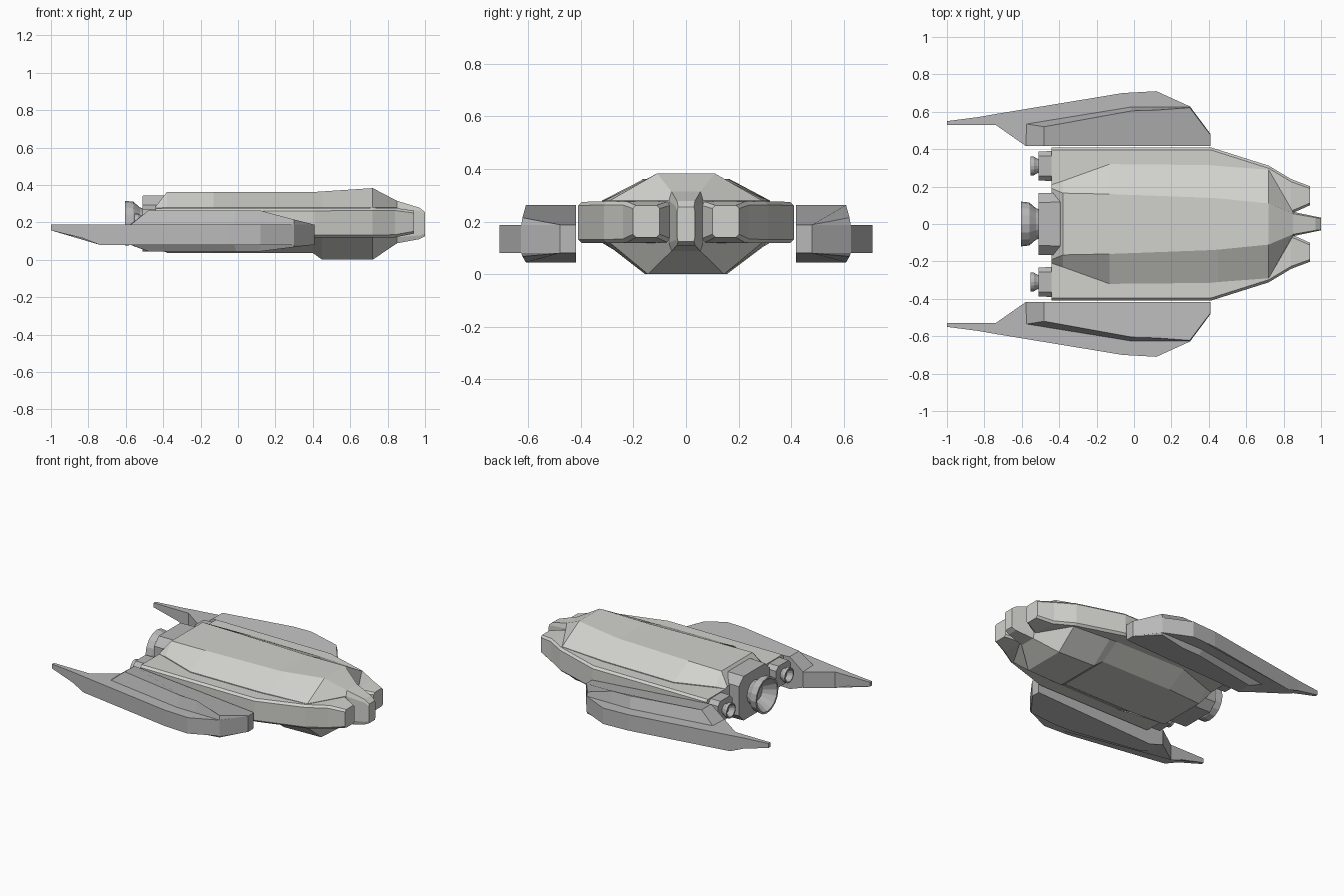
import bpy, bmesh, math


def material(name, rgb):
    m = bpy.data.materials.new(name)
    m.diffuse_color = (*rgb, 1)
    return m


HULL = material("light warm grey", (0.64, 0.64, 0.61))
METAL = material("mid grey", (0.48, 0.48, 0.48))


def loft(name, rings, mat):
    """Skin a row of equal-length closed rings and cap both ends."""
    bm = bmesh.new()
    rows = [[bm.verts.new(p) for p in r] for r in rings]
    n = len(rows[0])
    for a, b in zip(rows, rows[1:]):
        for i in range(n):
            j = (i + 1) % n
            bm.faces.new((a[i], a[j], b[j], b[i]))
    bm.faces.new(rows[0])
    bm.faces.new(rows[-1])
    bmesh.ops.recalc_face_normals(bm, faces=bm.faces)
    me = bpy.data.meshes.new(name)
    bm.to_mesh(me)
    bm.free()
    me.materials.append(mat)
    ob = bpy.data.objects.new(name, me)
    bpy.context.collection.objects.link(ob)
    return ob


def both(name, rings, mat):
    """Same part on the left (+y) and right (-y)."""
    for side, s in (("left", 1), ("right", -1)):
        loft(f"{side}_{name}", [[(x, s * y, z) for x, y, z in r] for r in rings], mat)


def oct_ring(x, y0, y1, z0, z1, c):
    """Chamfered rectangle across the x axis."""
    return [(x, y0 + c, z1), (x, y1 - c, z1), (x, y1, z1 - c), (x, y1, z0 + c),
            (x, y1 - c, z0), (x, y0 + c, z0), (x, y0, z0 + c), (x, y0, z1 - c)]


# Central hull: x, top half width, top z, side half width, upper z, lower z, keel half width, keel z
stations = [
    (-0.44, 0.19, 0.285, 0.21, 0.275, 0.12, 0.19, 0.11),
    (-0.38, 0.165, 0.362, 0.23, 0.28, 0.12, 0.165, 0.036),
    (-0.13, 0.16, 0.362, 0.32, 0.28, 0.12, 0.18, 0.036),
    (0.40, 0.14, 0.362, 0.315, 0.28, 0.12, 0.18, 0.036),
    (0.45, 0.137, 0.365, 0.31, 0.28, 0.12, 0.155, 0.0),
    (0.72, 0.11, 0.383, 0.29, 0.28, 0.12, 0.145, 0.0),
    (0.85, 0.055, 0.315, 0.065, 0.28, 0.12, 0.055, 0.088),
    (0.97, 0.034, 0.278, 0.04, 0.26, 0.13, 0.034, 0.11),
    (1.00, 0.03, 0.255, 0.034, 0.24, 0.14, 0.03, 0.125),
]
loft("main_hull", [[(x, tw, zt), (x, mw, zu), (x, mw, zl), (x, bw, zb),
                    (x, -bw, zb), (x, -mw, zl), (x, -mw, zu), (x, -tw, zt)]
                   for x, tw, zt, mw, zu, zl, bw, zb in stations], HULL)

# Side pods running forward into the two outer nose prongs
both("side_pod", [
    oct_ring(-0.44, 0.19, 0.41, 0.118, 0.275, 0.014),
    oct_ring(0.41, 0.15, 0.41, 0.118, 0.275, 0.014),
    oct_ring(0.72, 0.08, 0.312, 0.118, 0.278, 0.014),
    oct_ring(0.84, 0.055, 0.24, 0.12, 0.277, 0.014),
    oct_ring(0.94, 0.10, 0.202, 0.14, 0.262, 0.012)], HULL)

# Wing plates with a swept tail spike: x, y, underside z
plan = [(0.41, 0.418, 0.08), (0.41, 0.48, 0.08), (0.30, 0.628, 0.08), (0.12, 0.71, 0.08),
        (-0.06, 0.70, 0.08), (-0.74, 0.588, 0.08), (-0.83, 0.572, 0.115),
        (-1.0, 0.55, 0.157), (-1.0, 0.53, 0.157), (-0.83, 0.53, 0.115),
        (-0.74, 0.53, 0.08), (-0.58, 0.418, 0.08)]
both("wing_plate", [plan, [(x, y, 0.187) for x, y, z in plan]], METAL)

# Bevelled raised blocks above and below each wing plate
base = [(0.41, 0.418), (0.41, 0.48), (0.30, 0.627), (0.12, 0.626),
        (-0.02, 0.625), (-0.575, 0.535), (-0.58, 0.418)]
crest = [(0.405, 0.418, 0.03), (0.405, 0.48, 0.03), (0.298, 0.622, 0.38), (0.12, 0.609, 1),
         (-0.01, 0.605, 1), (-0.48, 0.52, 1), (-0.48, 0.418, 1)]
for name, z, h in (("wing_top_block", 0.186, 0.077), ("wing_bottom_block", 0.081, -0.036)):
    bottom = [(x, y, z) for x, y in base]
    top = [(x, y, z + h * f) for x, y, f in crest]
    both(name, [bottom, top], METAL)

# Engine housings
loft("main_engine_housing", [oct_ring(-0.51, -0.165, 0.165, 0.045, 0.342, 0.05),
                             oct_ring(-0.36, -0.168, 0.168, 0.042, 0.345, 0.05)], METAL)
both("side_engine_housing", [oct_ring(-0.51, 0.232, 0.388, 0.125, 0.268, 0.025),
                             oct_ring(-0.42, 0.23, 0.39, 0.123, 0.27, 0.025)], METAL)


def nozzle(y, z, profile):
    """Open bell turned around an axis along x."""
    n = 16
    return [[(x, y + r * math.cos(2 * math.pi * i / n), z + r * math.sin(2 * math.pi * i / n))
             for i in range(n)] for x, r in profile]


# Exhaust bells: outer wall, rim, hollow inside
loft("main_nozzle", nozzle(0, 0.195, [(-0.50, 0.075), (-0.525, 0.085), (-0.56, 0.115),
                                      (-0.605, 0.12), (-0.605, 0.108), (-0.53, 0.055)]), METAL)
both("side_nozzle", nozzle(0.31, 0.197, [(-0.50, 0.032), (-0.52, 0.04), (-0.535, 0.05),
                                         (-0.553, 0.05), (-0.553, 0.042), (-0.52, 0.025)]), METAL)
